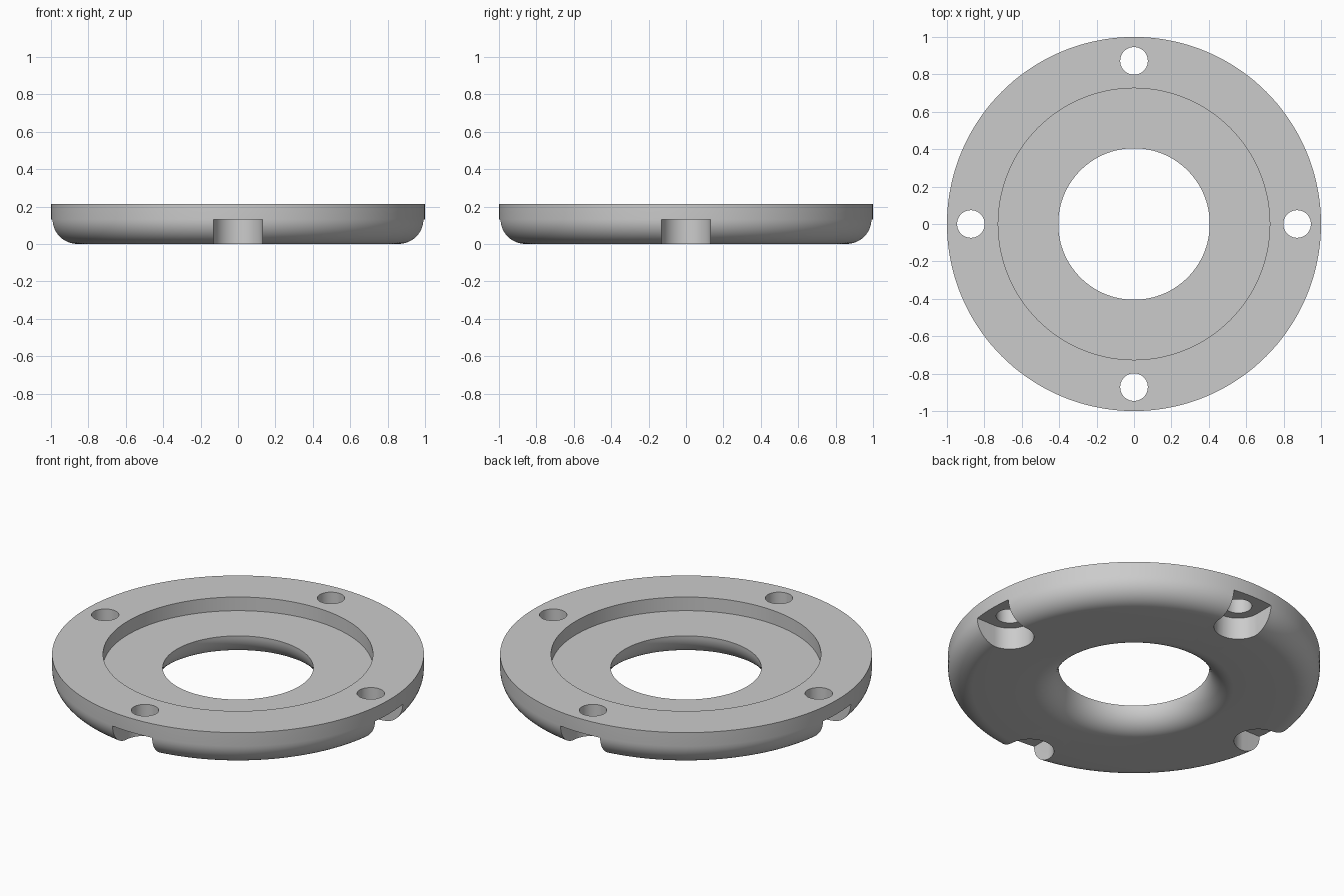
import bpy, bmesh
from math import pi, sin, cos, radians
from mathutils import Matrix, Vector

if "Cube" in bpy.data.objects:
    bpy.data.objects.remove(bpy.data.objects["Cube"], do_unlink=True)

HEIGHT, LEDGE = 0.213, 0.132
OUTER, RECESS, BORE = 1.0, 0.726, 0.405
BOLT_CIRCLE, BOLT_R, SLOT_R = 0.872, 0.074, 0.13
ROUND = 0.132
STEPS, SEGMENTS = 12, 144

grey = bpy.data.materials.new("light grey")
grey.use_nodes = True
colour = (0.6, 0.6, 0.6, 1)
grey.diffuse_color = colour
grey.node_tree.nodes["Principled BSDF"].inputs["Base Color"].default_value = colour


def to_object(bm, name):
    bmesh.ops.recalc_face_normals(bm, faces=bm.faces)
    mesh = bpy.data.meshes.new(name)
    bm.to_mesh(mesh)
    bm.free()
    mesh.materials.append(grey)
    obj = bpy.data.objects.new(name, mesh)
    bpy.context.collection.objects.link(obj)
    return obj


def quarter(centre_r, centre_z, radius, start):
    """Quarter arc in the (radius, height) plane, turning clockwise."""
    angles = [start - pi / 2 * i / STEPS for i in range(STEPS + 1)]
    return [(centre_r + radius * cos(a), centre_z + radius * sin(a)) for a in angles]


def lathe(profile, name):
    """Turn a closed profile once around the z axis."""
    bm = bmesh.new()
    rings = []
    for i in range(SEGMENTS):
        a = 2 * pi * i / SEGMENTS
        rings.append([bm.verts.new((r * cos(a), r * sin(a), z)) for r, z in profile])
    for i, ring in enumerate(rings):
        after = rings[(i + 1) % SEGMENTS]
        for j in range(len(profile)):
            k = (j + 1) % len(profile)
            bm.faces.new((ring[j], after[j], after[k], ring[k]))
    return to_object(bm, name)


def four_prisms(outline, bottom, top, name):
    """Extrude an outline upright and repeat it every quarter turn."""
    bm = bmesh.new()
    for turn in range(4):
        spin = Matrix.Rotation(turn * pi / 2, 4, 'Z')
        low = [bm.verts.new(spin @ Vector((x, y, bottom))) for x, y in outline]
        face = bm.faces.new(low)
        new = bmesh.ops.extrude_face_region(bm, geom=[face])["geom"]
        verts = [v for v in new if isinstance(v, bmesh.types.BMVert)]
        bmesh.ops.translate(bm, verts=verts, vec=(0, 0, top - bottom))
    return to_object(bm, name)


def cut(target, cutter):
    mod = target.modifiers.new("cut", 'BOOLEAN')
    mod.operation, mod.solver, mod.object = 'DIFFERENCE', 'EXACT', cutter
    bpy.context.view_layer.objects.active = target
    bpy.ops.object.modifier_apply(modifier=mod.name)
    bpy.data.objects.remove(cutter, do_unlink=True)


# Flange ring: stepped top, rounded outer and bore edges underneath
profile = [(BORE, LEDGE), (RECESS, LEDGE), (RECESS, HEIGHT), (OUTER, HEIGHT)]
profile += quarter(OUTER - ROUND, ROUND, ROUND, 0)
bore_edge = quarter(BORE + ROUND, ROUND, ROUND, -pi / 2)
profile += bore_edge[:-1]      # the arc ends at the ledge corner
flange = lathe(profile, "flange_ring")

# Open-ended bolt head pockets under the rim
arc = [radians(90 + 180 * i / 32) for i in range(33)]
slot = [(BOLT_CIRCLE + SLOT_R * cos(a), SLOT_R * sin(a)) for a in arc]
slot += [(1.2, -SLOT_R), (1.2, SLOT_R)]
cut(flange, four_prisms(slot, -0.1, LEDGE - 0.002, "pocket_cutter"))

# Bolt holes through the rim
turns = [2 * pi * i / 40 for i in range(40)]
hole = [(BOLT_CIRCLE + BOLT_R * cos(a), BOLT_R * sin(a)) for a in turns]
cut(flange, four_prisms(hole, -0.2, 0.4, "bolt_hole_cutter"))

# Smooth curves, sharp edges
bpy.ops.object.select_all(action='DESELECT')
flange.select_set(True)
bpy.context.view_layer.objects.active = flange
bpy.ops.object.shade_smooth_by_angle(angle=radians(30))
